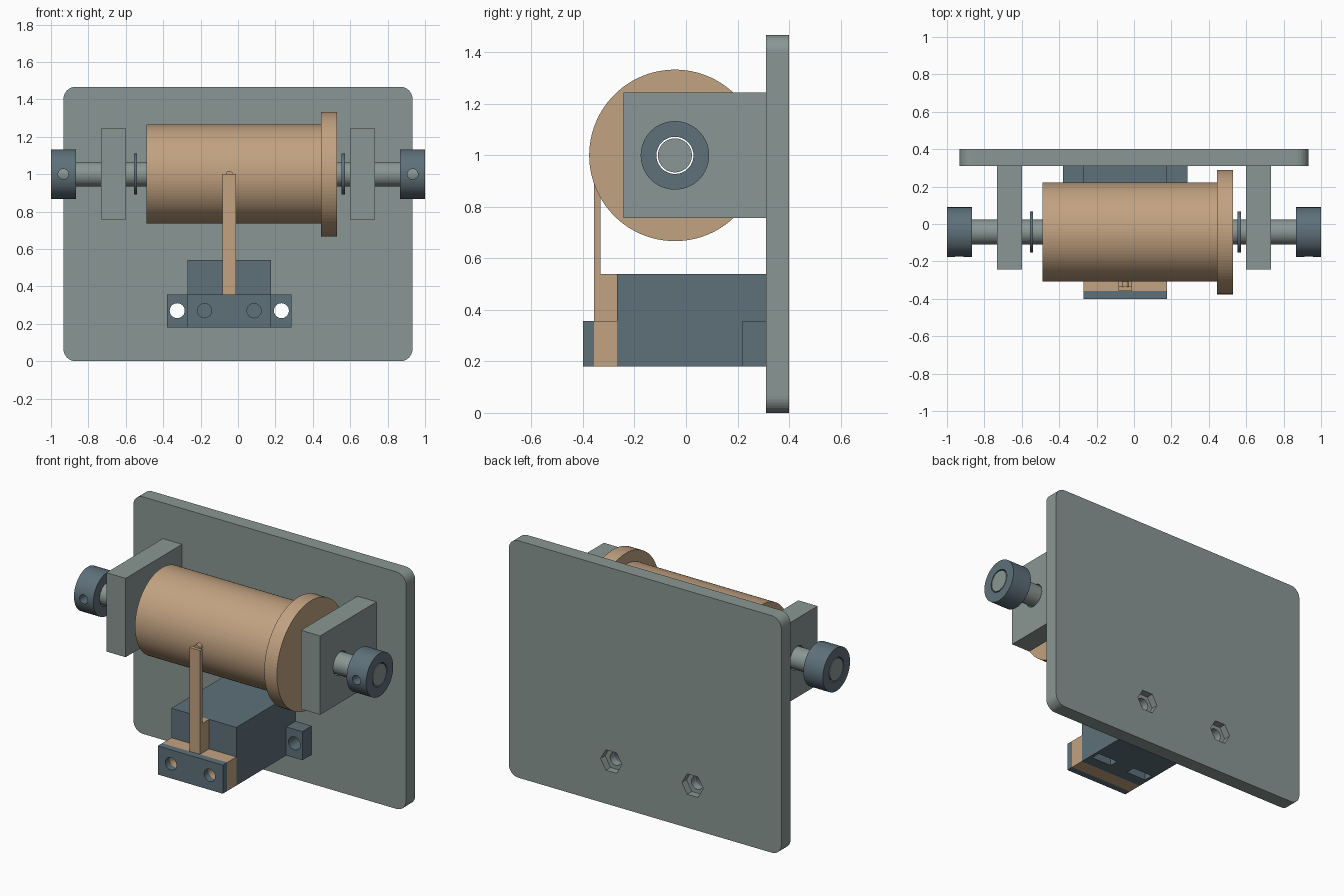
import bpy, bmesh, math
from mathutils import Matrix, Vector

if "Cube" in bpy.data.objects:
    bpy.data.objects.remove(bpy.data.objects["Cube"])

AX_Y, AX_Z = -0.043, 1.0          # shaft axis position
MID = -0.0465                     # centre x of the spring holder


def material(name, rgb):
    m = bpy.data.materials.new(name)
    m.diffuse_color = (*rgb, 1)
    m.use_nodes = True
    m.node_tree.nodes["Principled BSDF"].inputs["Base Color"].default_value = m.diffuse_color
    return m


GREY = material("grey green", (0.255, 0.311, 0.297))
SLATE = material("dark slate", (0.112, 0.162, 0.195))
TAN = material("tan", (0.540, 0.362, 0.220))


def finish(bm, name, mat):
    bmesh.ops.recalc_face_normals(bm, faces=bm.faces)
    me = bpy.data.meshes.new(name)
    bm.to_mesh(me)
    bm.free()
    ob = bpy.data.objects.new(name, me)
    me.materials.append(mat)
    bpy.context.collection.objects.link(ob)
    return ob


def box(name, mat, x, y, z, corner=0):
    """Box from (min, max) ranges; corner rounds the edges along y."""
    bm = bmesh.new()
    size = [b - a for a, b in (x, y, z)]
    mid = [(a + b) / 2 for a, b in (x, y, z)]
    bmesh.ops.create_cube(bm, size=1, matrix=Matrix.Translation(mid) @ Matrix.Diagonal((*size, 1)))
    if corner:
        edges = [e for e in bm.edges if abs((e.verts[0].co - e.verts[1].co).y) > size[1] * 0.9]
        bmesh.ops.bevel(bm, geom=edges, offset=corner, segments=8, profile=0.5, affect='EDGES')
    return finish(bm, name, mat)


def rod(name, mat, radius, a, b, sides=48):
    """Solid cylinder or prism from point a to point b."""
    a, b = Vector(a), Vector(b)
    d = b - a
    bm = bmesh.new()
    rot = d.to_track_quat('Z', 'Y').to_matrix().to_4x4()
    bmesh.ops.create_cone(bm, cap_ends=True, segments=sides, radius1=radius, radius2=radius,
                          depth=d.length, matrix=Matrix.Translation((a + b) / 2) @ rot)
    return finish(bm, name, mat)


def lathe(name, mat, profile, sides=96):
    """Closed (x, radius) profile turned around the shaft axis."""
    bm = bmesh.new()
    rings = []
    for i in range(sides):
        t = 2 * math.pi * i / sides
        rings.append([bm.verts.new((x, AX_Y + r * math.cos(t), AX_Z + r * math.sin(t)))
                      for x, r in profile])
    n = len(profile)
    for i in range(sides):
        p, q = rings[i], rings[(i + 1) % sides]
        for j in range(n):
            k = (j + 1) % n
            bm.faces.new((p[j], p[k], q[k], q[j]))
    return finish(bm, name, mat)


def cut(ob, *cutters):
    for c in cutters:
        m = ob.modifiers.new("cut", 'BOOLEAN')
        m.operation, m.solver, m.object = 'DIFFERENCE', 'EXACT', c
    bpy.context.view_layer.update()
    dg = bpy.context.evaluated_depsgraph_get()
    me = bpy.data.meshes.new_from_object(ob.evaluated_get(dg))
    ob.modifiers.clear()
    ob.data = me
    me.materials.clear()
    me.materials.append(MATS[ob.name])
    me.polygons.foreach_set("material_index", [0] * len(me.polygons))
    for c in cutters:
        bpy.data.objects.remove(c)


def ring(x0, x1, r_in, r_out):
    return [(x0, r_in), (x0, r_out), (x1, r_out), (x1, r_in)]


def drill(x, z, r, y0, y1, sides=32):
    return rod("cutter", GREY, r, (x, y0, z), (x, y1, z), sides)


MATS = {"back_plate": GREY, "holder_block": SLATE, "spring_base": TAN, "clamp_bar": SLATE}
BORE = 0.072
TAB_X = (MID - 0.2785, MID + 0.2785)
SCREW_X = (MID - 0.1325, MID + 0.1325)
HZ = 0.27

# back plate with through holes and hexagonal nut pockets
plate = box("back_plate", GREY, (-0.933, 0.933), (0.31, 0.40), (0, 1.467), 0.065)
for x in TAB_X:
    cut(plate, drill(x, HZ, 0.04, 0.2, 0.5))
    pocket = rod("cutter", GREY, 0.073, (x, 0.355, HZ), (x, 0.5, HZ), 6)
    vx = pocket.data.vertices
    if max(v.co.x for v in vx) - x < 0.07:        # turn the points sideways
        for v in vx:
            dx, dz = v.co.x - x, v.co.z - HZ
            v.co.x, v.co.z = x + dz, HZ - dx
    cut(plate, pocket)

# shaft, bearing brackets, washers and collars
rod("shaft", GREY, 0.066, (-1, AX_Y, AX_Z), (1, AX_Y, AX_Z), 64)
for side, s in (("left", -1), ("right", 1)):
    def span(a, b):
        return tuple(sorted((s * a, s * b)))
    name = side + "_bracket"
    MATS[name] = GREY
    br = box(name, GREY, span(0.60, 0.732), (-0.242, 0.31), (0.757, 1.245))
    cut(br, rod("cutter", GREY, BORE, (s * 0.5, AX_Y, AX_Z), (s * 0.85, AX_Y, AX_Z), 64))
    mid = 0.562 if s > 0 else 0.548
    lathe(side + "_washer", SLATE, ring(*span(mid - 0.009, mid + 0.009), BORE, 0.11), 64)
    name = side + "_collar"
    MATS[name] = SLATE
    col = lathe(name, SLATE, ring(*span(0.867, 1.0), BORE, 0.133), 64)
    cut(col, drill(s * 0.934, AX_Z, 0.028, -0.3, AX_Y))   # set screw hole

# flanged drum
lathe("drum", TAN, [(-0.49, BORE), (-0.49, 0.265), (0.443, 0.265),
                    (0.443, 0.333), (0.53, 0.333), (0.53, BORE)])

# spring holder block with screw holes and nut slots from below
X = (MID - 0.2225, MID + 0.2225)
Z = (0.18, 0.357)
block = box("holder_block", SLATE, X, (-0.268, 0.31), (0.18, 0.54))
for x in SCREW_X:
    cut(block, drill(x, HZ, 0.038, -0.5, -0.08))
    cut(block, box("cutter", SLATE, (x - 0.07, x + 0.07), (-0.195, -0.135), (0.1, 0.34)))

# mounting tabs
for side, x, hx in (("left", (X[0] - 0.11, X[0]), TAB_X[0]), ("right", (X[1], X[1] + 0.11), TAB_X[1])):
    name = side + "_tab"
    MATS[name] = SLATE
    cut(box(name, SLATE, x, (0.22, 0.31), Z), drill(hx, HZ, 0.04, 0.1, 0.4))

# spring base and clamp bar
base = box("spring_base", TAN, X, (-0.357, -0.268), Z)
bar = box("clamp_bar", SLATE, X, (-0.40, -0.357), Z)
for part in (base, bar):
    for x in SCREW_X:
        cut(part, drill(x, HZ, 0.038, -0.5, -0.2))

# spring tongue with its foot and tip pin
TX = (MID - 0.036, MID + 0.036)
box("tongue_foot", TAN, TX, (-0.332, -0.268), (0.357, 0.54))
box("spring_tongue", TAN, TX, (-0.357, -0.332), (0.357, 1.0))
rod("tongue_pin", TAN, 0.018, (MID, -0.338, AX_Z), (MID, -0.295, AX_Z), 24)
